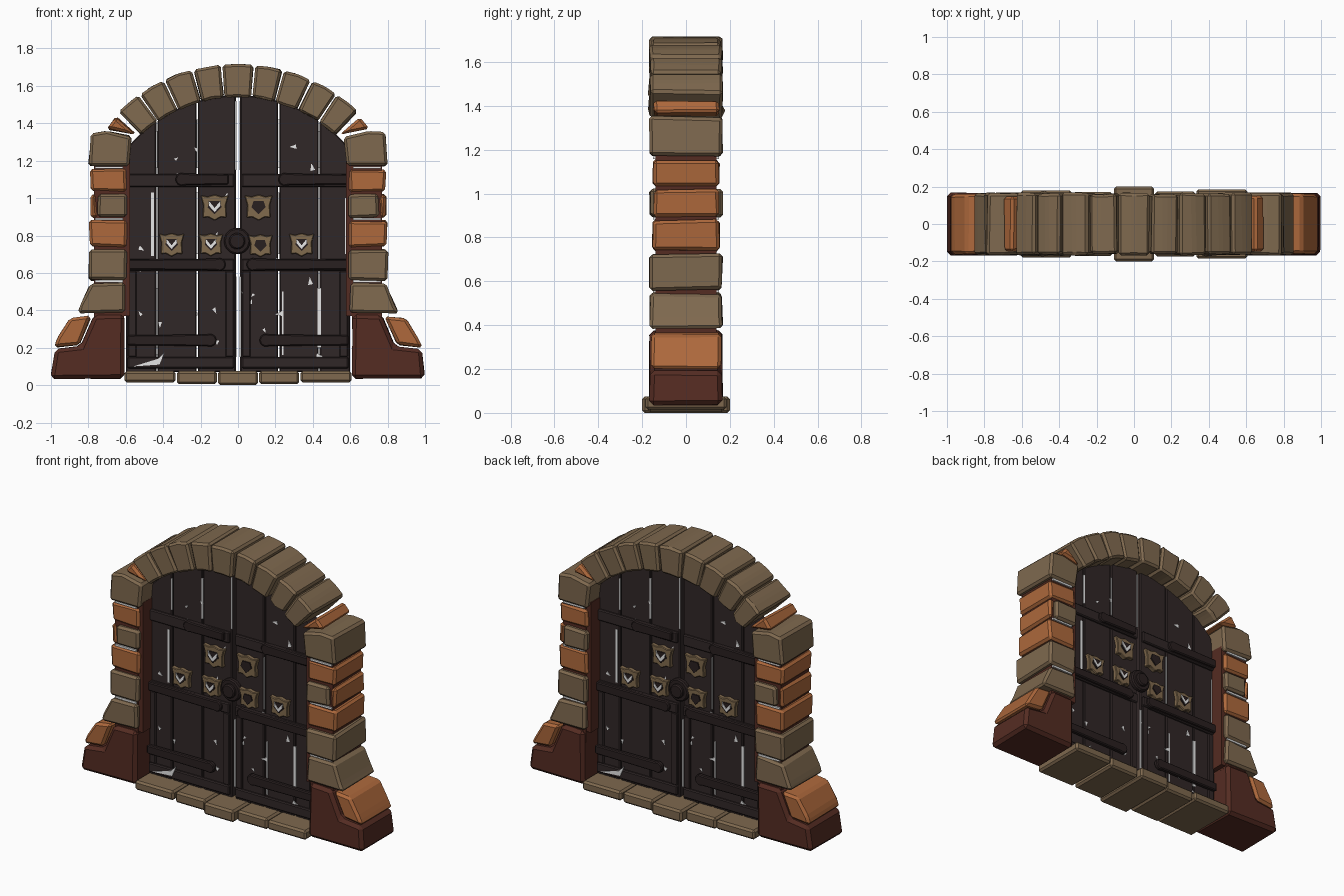
import bpy, bmesh, math, random

random.seed(4)
cube = bpy.data.objects.get("Cube")
if cube:
    bpy.data.objects.remove(cube)


def material(name, rgb):
    m = bpy.data.materials.new(name)
    m.use_nodes = True
    color = (*rgb, 1)
    m.diffuse_color = color
    bsdf = m.node_tree.nodes["Principled BSDF"]
    bsdf.inputs["Base Color"].default_value = color
    bsdf.inputs["Roughness"].default_value = 0.9
    return m


TAN = material("tan stone", (0.21, 0.14, 0.077))
ORANGE = material("orange brick", (0.42, 0.14, 0.045))
RED = material("dark red stone", (0.09, 0.025, 0.016))
WOOD = material("dark wood", (0.03, 0.02, 0.02))
IRON = material("dark iron", (0.022, 0.014, 0.014))
BRASS = material("dull brass", (0.22, 0.145, 0.075))
WHITE = material("white mortar", (0.95, 0.95, 0.95))


def prism(name, pts, y0, y1, mat, bevel=0.0, jitter=0.0):
    """Extrude an outline in x and z along y, then chip its edges."""
    bm = bmesh.new()
    a = [bm.verts.new((x, y0, z)) for x, z in pts]
    b = [bm.verts.new((x, y1, z)) for x, z in pts]
    bm.faces.new(a)
    bm.faces.new(b[::-1])
    for i in range(len(a)):
        j = (i + 1) % len(a)
        bm.faces.new((a[i], b[i], b[j], a[j]))
    bmesh.ops.recalc_face_normals(bm, faces=bm.faces)
    if jitter:
        for v in bm.verts:
            for k in range(3):
                v.co[k] += random.uniform(-jitter, jitter)
    if bevel:
        bmesh.ops.bevel(bm, geom=bm.edges[:], offset=bevel, segments=1,
                        affect='EDGES', clamp_overlap=True)
    mesh = bpy.data.meshes.new(name)
    bm.to_mesh(mesh)
    bm.free()
    mesh.materials.append(mat)
    ob = bpy.data.objects.new(name, mesh)
    bpy.context.collection.objects.link(ob)
    return ob


def rect(x0, x1, z0, z1):
    return [(x0, z0), (x1, z0), (x1, z1), (x0, z1)]


def both_faces(name, pts, y_in, y_out, mat, bevel=0.0):
    """Put a detail on the front, and again on the back turned half round."""
    prism(name + "_front", pts, -y_out, -y_in, mat, bevel)
    prism(name + "_back", [(-x, z) for x, z in pts], y_in, y_out, mat, bevel)


# Pillars and feet
D = 0.165
FOOT = [(0.61, 0.035), (1.0, 0.035), (0.98, 0.19), (0.84, 0.21),
        (0.77, 0.375), (0.61, 0.375)]
SHOULDER = [(0.85, 0.215), (0.985, 0.2), (0.965, 0.25), (0.9, 0.36), (0.785, 0.37)]
BRICKS = [
    ("lower_block", [(0.6, 0.385), (0.86, 0.385), (0.84, 0.43), (0.79, 0.54), (0.6, 0.55)], TAN),
    ("upper_block", rect(0.595, 0.8, 0.56, 0.725), TAN),
    ("lower_brick", rect(0.595, 0.795, 0.74, 0.88), ORANGE),
    ("middle_block", rect(0.59, 0.75, 0.895, 1.02), TAN),
    ("middle_side_brick", rect(0.755, 0.79, 0.895, 1.02), ORANGE),
    ("upper_brick", rect(0.595, 0.79, 1.035, 1.155), ORANGE),
    ("impost_block", [(0.585, 1.17), (0.8, 1.17), (0.785, 1.35), (0.7, 1.355), (0.565, 1.33)], TAN),
    ("corner_wedge", [(0.545, 1.34), (0.7, 1.37), (0.65, 1.435)], ORANGE),
]
for side, s in (("left", 1), ("right", -1)):
    def flip(pts):
        return [(s * x, z) for x, z in pts]
    prism(side + "_foot", flip(FOOT), -D, D, RED, 0.02, 0.004)
    prism(side + "_shoulder", flip(SHOULDER), -D + 0.005, D - 0.005, ORANGE, 0.015, 0.004)
    prism(side + "_pillar_core", flip(rect(0.61, 0.77, 0.3, 1.2)), -0.14, 0.14, RED)
    prism(side + "_jamb_lining", flip(rect(0.578, 0.61, 0.37, 1.2)), -0.135, 0.135, RED)
    for name, pts, mat in BRICKS:
        depth = D - 0.015 if mat == ORANGE else D
        prism(side + "_" + name, flip(pts), -depth, depth, mat, 0.014, 0.005)
    for z in (0.555, 0.888, 1.163):
        prism(side + "_mortar", flip(rect(0.615, 0.765, z - 0.006, z + 0.006)), -0.15, 0.15, WHITE)

# Arch stones
CZ, R_IN, R_OUT = 0.785, 0.755, 0.93


def polar(r, deg):
    t = math.radians(deg)
    return (r * math.sin(t), CZ + r * math.cos(t))


ANGLES = [-43.5, -34.5, -25, -15, -5.5, 5.5, 15, 25, 34.5, 43.5]
for i, (a0, a1) in enumerate(zip(ANGLES, ANGLES[1:])):
    a0, a1 = a0 + 0.3, a1 - 0.3
    mid = (a0 + a1) / 2
    outline = [polar(R_IN, a0), polar(R_IN, mid), polar(R_IN, a1),
               polar(R_OUT, a1), polar(R_OUT + 0.004, mid), polar(R_OUT, a0)]
    d = D - 0.005 * (i % 2)
    prism("arch_stone", outline, -d, d, TAN, 0.013, 0.004)

# Threshold slabs
for x0, x1, d, z0 in ((-0.61, -0.33, 0.18, 0.015), (-0.33, -0.11, 0.17, 0.005),
                      (-0.11, 0.11, 0.2, 0), (0.11, 0.33, 0.175, 0.005),
                      (0.33, 0.61, 0.185, 0.015)):
    prism("threshold_slab", rect(x0 + 0.003, x1 - 0.003, z0, 0.075), -d, d, TAN, 0.012)


# Door planks, cut to the arch
def arch_z(x):
    return CZ + math.sqrt(0.765 ** 2 - x * x)


for s in (1, -1):
    for x0, x1 in ((0.012, 0.215), (0.222, 0.43), (0.437, 0.6)):
        top = [(s * (x1 + (x0 - x1) * k / 4), arch_z(x1 + (x0 - x1) * k / 4)) for k in range(5)]
        prism("door_plank", [(s * x0, 0.07), (s * x1, 0.07)] + top, -0.045, 0.045, WOOD, 0.006)

# Rails, stiles and straps
for s in (1, -1):
    for z0, z1 in ((0.09, 0.15), (0.61, 0.675), (1.06, 1.13)):
        x0, x1 = sorted((s * 0.02, s * 0.59))
        both_faces("door_rail", rect(x0, x1, z0, z1), 0.04, 0.062, WOOD, 0.006)
    for x in (0.045, 0.565):
        both_faces("door_stile", rect(s * x - 0.022, s * x + 0.022, 0.15, 0.61),
                   0.04, 0.058, WOOD, 0.005)


def strap(x_hinge, x_tip, z, h):
    """Hinge strap with a rounded tip."""
    way = 1 if x_tip > x_hinge else -1
    tip = [(x_tip + way * h * math.cos(t), z + h * math.sin(t))
           for t in [math.radians(a) for a in range(-120, 121, 40)]]
    both_faces("hinge_strap", [(x_hinge, z - h * 0.75)] + tip + [(x_hinge, z + h * 0.75)],
               0.05, 0.08, IRON, 0.006)


for x0, x1, z in ((-0.59, -0.15, 0.24), (0.59, 0.15, 0.24), (-0.05, -0.3, 1.1),
                  (0.59, 0.25, 1.1), (-0.59, -0.1, 0.645), (0.59, 0.08, 0.645)):
    strap(x0, x1, z, 0.036)

# Round lock boss
for r, y in ((0.072, 0.075), (0.045, 0.095)):
    ring = [(-0.005 + r * math.cos(k * math.pi / 6), 0.77 + r * math.sin(k * math.pi / 6))
            for k in range(12)]
    both_faces("lock_boss", ring, 0.04, y, IRON, 0.008)

# Brass shield plates with a dark stud and pale chevron
SHIELD = [(0, -1), (0.45, -0.75), (0.85, -0.8), (0.8, 0.1), (1, 0.8), (0.5, 0.7),
          (0, 0.85), (-0.5, 0.7), (-1, 0.8), (-0.8, 0.1), (-0.85, -0.8), (-0.45, -0.75)]
STUD = [(0, -0.55), (0.5, -0.05), (0.35, 0.4), (-0.35, 0.4), (-0.5, -0.05)]
CHEVRON = [(0, -0.1), (0.45, 0.45), (0.4, 0.05), (0, -0.4), (-0.4, 0.05), (-0.45, 0.45)]
for x, z, size in ((-0.125, 0.955, 0.075), (0.11, 0.955, 0.075), (-0.355, 0.755, 0.068),
                   (-0.145, 0.755, 0.066), (0.12, 0.75, 0.066), (0.34, 0.755, 0.068)):
    def place(pts):
        return [(x + px * size, z + pz * size) for px, pz in pts]
    both_faces("shield_plate", place(SHIELD), 0.04, 0.07, BRASS, 0.004)
    both_faces("shield_stud", place(STUD), 0.06, 0.078, IRON)
    if x < 0 or x > 0.3:
        both_faces("shield_chevron", place(CHEVRON), 0.075, 0.081, WHITE)

# Pale seams between planks and along panels
for x, z0, z1, w in ((-0.457, 0.69, 1.03, 0.007), (0.435, 0.2, 0.52, 0.009),
                     (0.218, 0.7, 1.03, 0.004), (-0.218, 1.16, 1.42, 0.004),
                     (-0.435, 1.16, 1.36, 0.004), (-0.012, 1.15, 1.52, 0.004),
                     (0.012, 0.15, 0.58, 0.005), (-0.575, 0.3, 0.56, 0.005),
                     (0.24, 0.16, 0.5, 0.004), (0.575, 0.7, 1.0, 0.004)):
    both_faces("pale_seam", rect(x - w, x + w, z0, z1), 0.042, 0.049, WHITE)
both_faces("pale_corner", [(-0.56, 0.1), (-0.42, 0.11), (-0.39, 0.18), (-0.43, 0.14)],
           0.06, 0.066, WHITE)

# Small pale chips in the wood
for i in range(26):
    x, z = random.uniform(-0.53, 0.53), random.uniform(0.15, 1.35)
    a, r = random.uniform(0, 6), random.uniform(0.012, 0.024)
    chip = [(x + r * math.cos(a + t), z + r * math.sin(a + t)) for t in (0, 1.3, 3.6)]
    both_faces("pale_chip", chip, 0.042, 0.048, WHITE)
